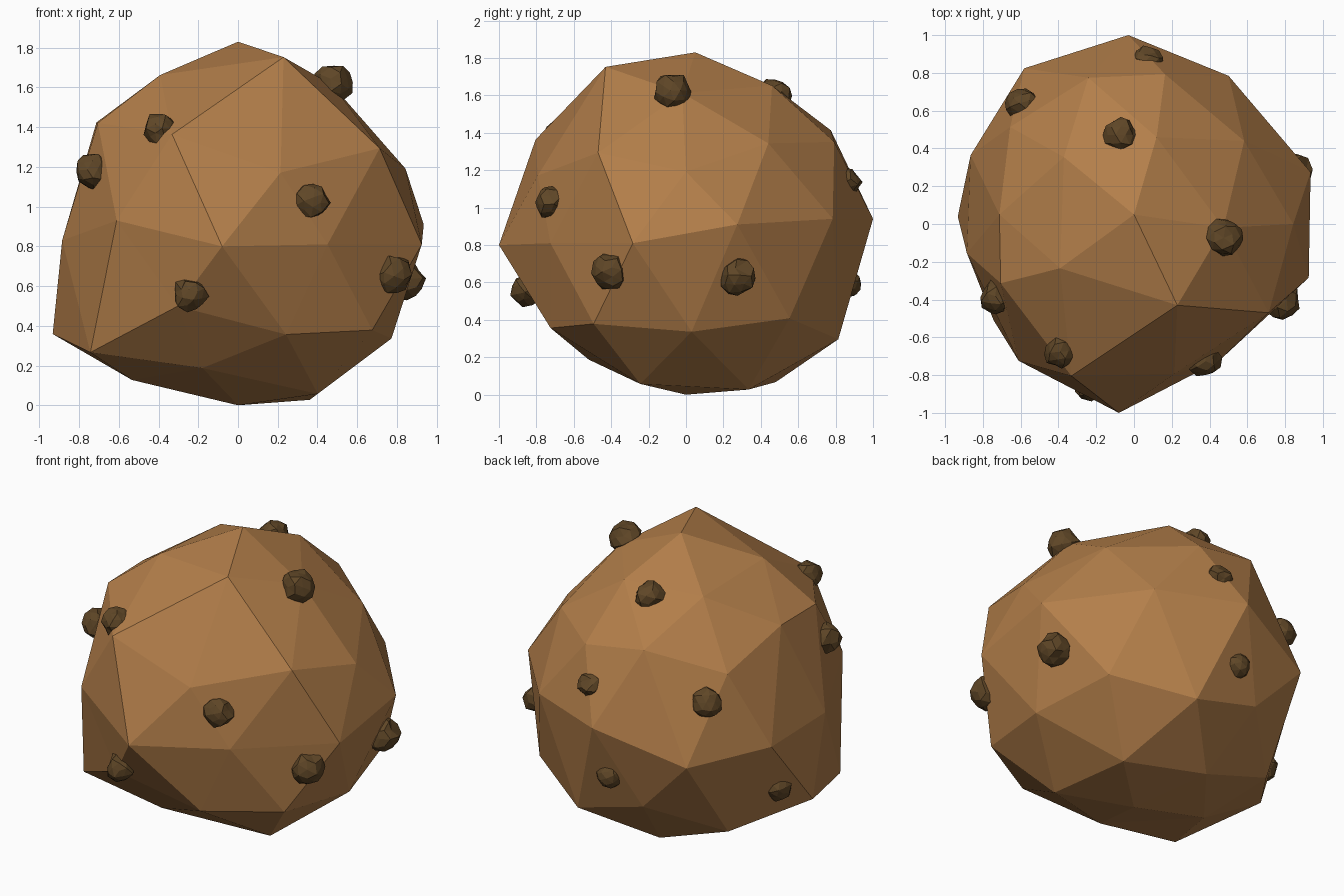
import bpy
import bmesh
import math
import random
from mathutils import Vector, Euler

random.seed(4)

default_cube = bpy.data.objects.get("Cube")
if default_cube:
    bpy.data.objects.remove(default_cube, do_unlink=True)


def make_material(name, colour):
    material = bpy.data.materials.new(name)
    material.use_nodes = True
    material.diffuse_color = (*colour, 1)
    material.node_tree.nodes["Principled BSDF"].inputs["Base Color"].default_value = (*colour, 1)
    return material


def make_object(name, bm, material, location):
    mesh = bpy.data.meshes.new(name)
    bm.to_mesh(mesh)
    bm.free()
    mesh.materials.append(material)
    obj = bpy.data.objects.new(name, mesh)
    obj.location = location
    bpy.context.collection.objects.link(obj)
    return obj


def ring_order(vert):
    """Sort key: rings from top to bottom, then counter-clockwise from +x."""
    angle = (math.atan2(vert.co.y, vert.co.x) + 0.1) % math.tau
    return (-round(vert.co.z, 2), angle)


body_brown = make_material("warm brown", (0.45, 0.21, 0.068))
stud_brown = make_material("dark brown", (0.115, 0.062, 0.02))

# Hand-shaped irregularity of the boulder, ring by ring, in hundredths
NUDGES = [
    (0, 5, 0),
    # upper cap
    (-1, -2, -8), (-3, 0, -4), (2, 7, -6), (0, 5, -3), (8, 3, 6),
    # shoulders
    (-5, -2, -5), (0, 3, 2), (7, 5, 3), (-9, -6, -3), (8, -1, -10),
    (2, 0, -13), (-9, 1, 3), (1, 3, -5), (-4, 17, 10), (-4, -1, -15),
    # waist
    (6, -1, 0), (-4, 4, 3), (-3, 8, 3), (-4, 8, -15), (1, 8, -11),
    (-1, 13, -8), (-7, 2, 2), (-8, -8, -11), (-9, 2, -10), (5, 0, -10),
    # underside
    (-1, 3, -9), (-4, 7, -13), (1, 0, -20), (-11, -5, -16), (0, 2, -7),
    (-1, 7, -9), (0, 2, -8), (-11, 4, -14), (-5, -2, 0), (1, -1, -12),
    (-3, 5, -10), (0, 2, -6), (-5, 0, 0), (-3, -6, 6), (1, 4, -7),
    (0, 0, 1),
]

# Boulder body
bm = bmesh.new()
bmesh.ops.create_icosphere(bm, subdivisions=2, radius=0.92)
ordered = sorted(bm.verts, key=ring_order)
# The two underside rings are listed widest-lower ring first
rings = ordered[:26] + ordered[31:36] + ordered[26:31] + ordered[36:]
for vert, nudge in zip(rings, NUDGES):
    vert.co += Vector(nudge) / 100
make_object("boulder_body", bm, body_brown, (0, 0, 0.91))


def add_stud(index, centre, radius):
    """Small craggy lump half sunk into the body."""
    bm = bmesh.new()
    bmesh.ops.create_icosphere(bm, subdivisions=2, radius=radius)
    turn = Euler([random.uniform(0, math.tau) for _ in range(3)])
    for vert in bm.verts:
        vert.co *= random.uniform(0.86, 1.1)
        vert.co.rotate(turn)
    # Merge a few close corners for uneven facets
    bmesh.ops.remove_doubles(bm, verts=bm.verts[:], dist=radius * 0.48)
    make_object(f"stud_{index}", bm, stud_brown, centre)


# Studs: position and radius
STUDS = [
    ((0.48, -0.07, 1.62), 0.1),
    ((0.37, -0.72, 1.03), 0.09),
    ((-0.24, -0.85, 0.56), 0.09),
    ((0.78, -0.4, 0.66), 0.1),
    ((0.84, 0.28, 0.63), 0.1),
    ((-0.06, 0.86, 0.6), 0.08),
    ((-0.81, 0.22, 0.47), 0.08),
    ((0.07, 0.86, 1.14), 0.08),
    ((-0.59, 0.63, 1.12), 0.09),
    ((-0.07, 0.47, 1.6), 0.09),
    ((-0.73, -0.39, 1.18), 0.09),
    ((-0.39, -0.68, 1.39), 0.085),
]
for number, (centre, radius) in enumerate(STUDS, start=1):
    add_stud(number, centre, radius)
